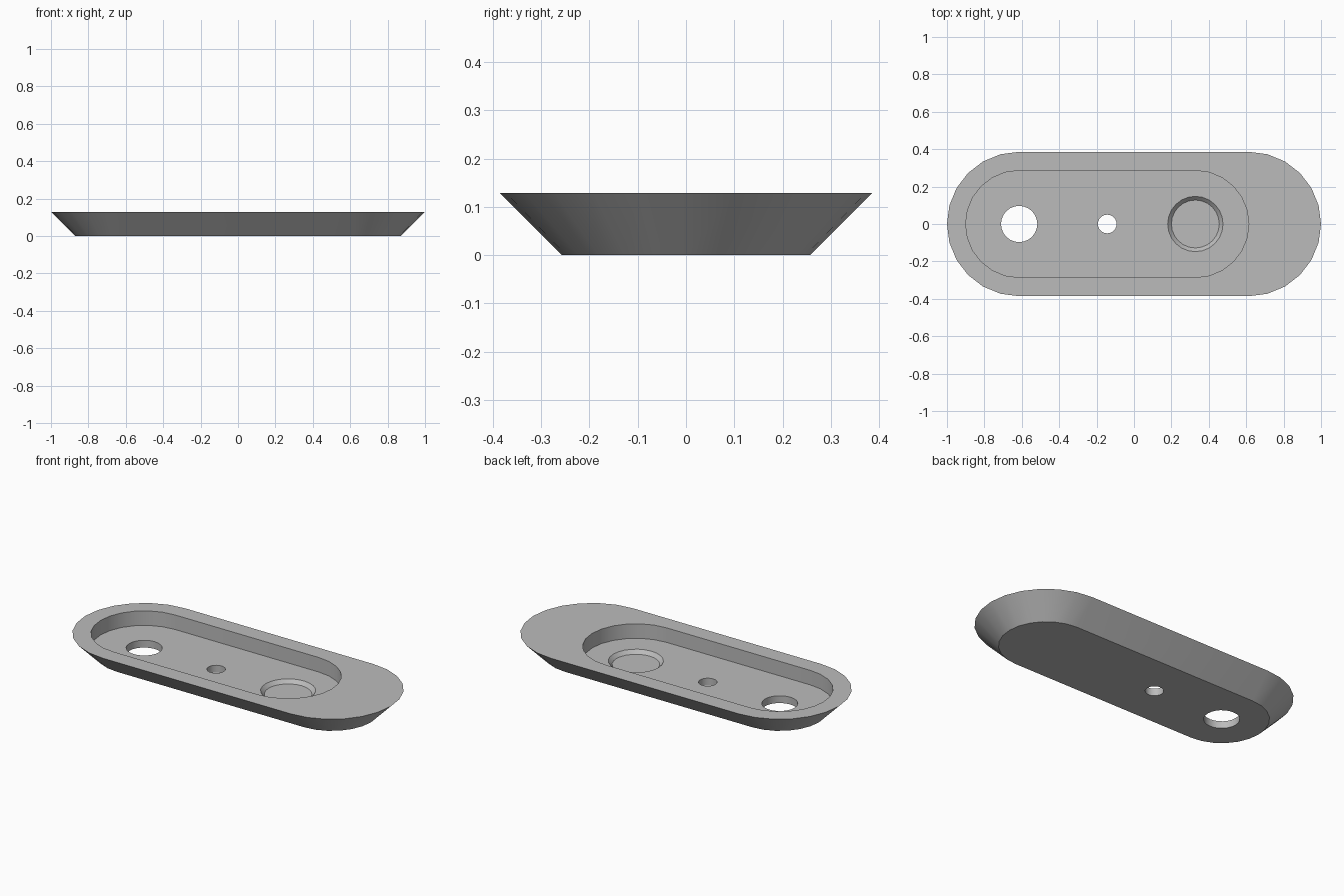
import bpy, bmesh, math

cube = bpy.data.objects.get("Cube")
if cube:
    bpy.data.objects.remove(cube)

HEIGHT, FLOOR, DIMPLE_Z = 0.129, 0.043, 0.022
END = 0.614            # centre of the rounded ends
DIMPLE_X = 0.328       # centre of the blind dimple and of the recess end
STEPS = 12             # segments per half circle

bm = bmesh.new()


def stadium(left, right, radius, z):
    """Closed loop with half-round ends; equal centres give a circle."""
    verts = []
    for centre, start in ((right, -math.pi / 2), (left, math.pi / 2)):
        first = 1 if left == right else 0
        for i in range(first, STEPS + 1):
            a = start + math.pi * i / STEPS
            verts.append(bm.verts.new((centre + radius * math.cos(a),
                                       radius * math.sin(a), z)))
    for i, v in enumerate(verts):
        bm.edges.new((v, verts[i - 1]))
    return verts


def circle(x, radius, z):
    return stadium(x, x, radius, z)


def bridge(a, b):
    for i in range(len(a)):
        bm.faces.new((a[i - 1], a[i], b[i], b[i - 1]))


def fill(*loops):
    """Flat face inside the first loop, with the other loops as holes."""
    edges = [bm.edges.get((loop[i - 1], loop[i]))
             for loop in loops for i in range(len(loop))]
    bmesh.ops.triangle_fill(bm, edges=edges, use_beauty=True, normal=(0, 0, 1))


# Tapered shell, flat rim and recess wall
base = stadium(-END, END, 0.257, 0)
rim = stadium(-END, END, 0.386, HEIGHT)
recess_top = stadium(-END, DIMPLE_X, 0.286, HEIGHT)
recess_floor = stadium(-END, DIMPLE_X, 0.286, FLOOR)
bridge(base, rim)
bridge(rim, recess_top)
bridge(recess_top, recess_floor)

# Two through holes
upper, lower = [], []
for x, r in ((-END, 0.097), (-0.143, 0.05)):
    upper.append(circle(x, r, FLOOR))
    lower.append(circle(x, r, 0))
    bridge(upper[-1], lower[-1])

# Blind dimple with a sloped wall
dimple_top = circle(DIMPLE_X, 0.148, FLOOR)
dimple_floor = circle(DIMPLE_X, 0.128, DIMPLE_Z)
bridge(dimple_top, dimple_floor)
fill(dimple_floor)

# Recess floor and underside
fill(recess_floor, dimple_top, *upper)
fill(base, *lower)

bmesh.ops.recalc_face_normals(bm, faces=bm.faces)
mesh = bpy.data.meshes.new("recessed_plate")
bm.to_mesh(mesh)
bm.free()
plate = bpy.data.objects.new("recessed_plate", mesh)
bpy.context.collection.objects.link(plate)

# Single grey material
grey = bpy.data.materials.new("plain_grey")
grey.use_nodes = True
colour = (0.5, 0.5, 0.5, 1)
grey.diffuse_color = colour
grey.node_tree.nodes["Principled BSDF"].inputs["Base Color"].default_value = colour
mesh.materials.append(grey)

# Smooth round walls, crisp edges
bpy.ops.object.select_all(action="DESELECT")
plate.select_set(True)
bpy.context.view_layer.objects.active = plate
bpy.ops.object.shade_smooth_by_angle(angle=math.radians(30))
